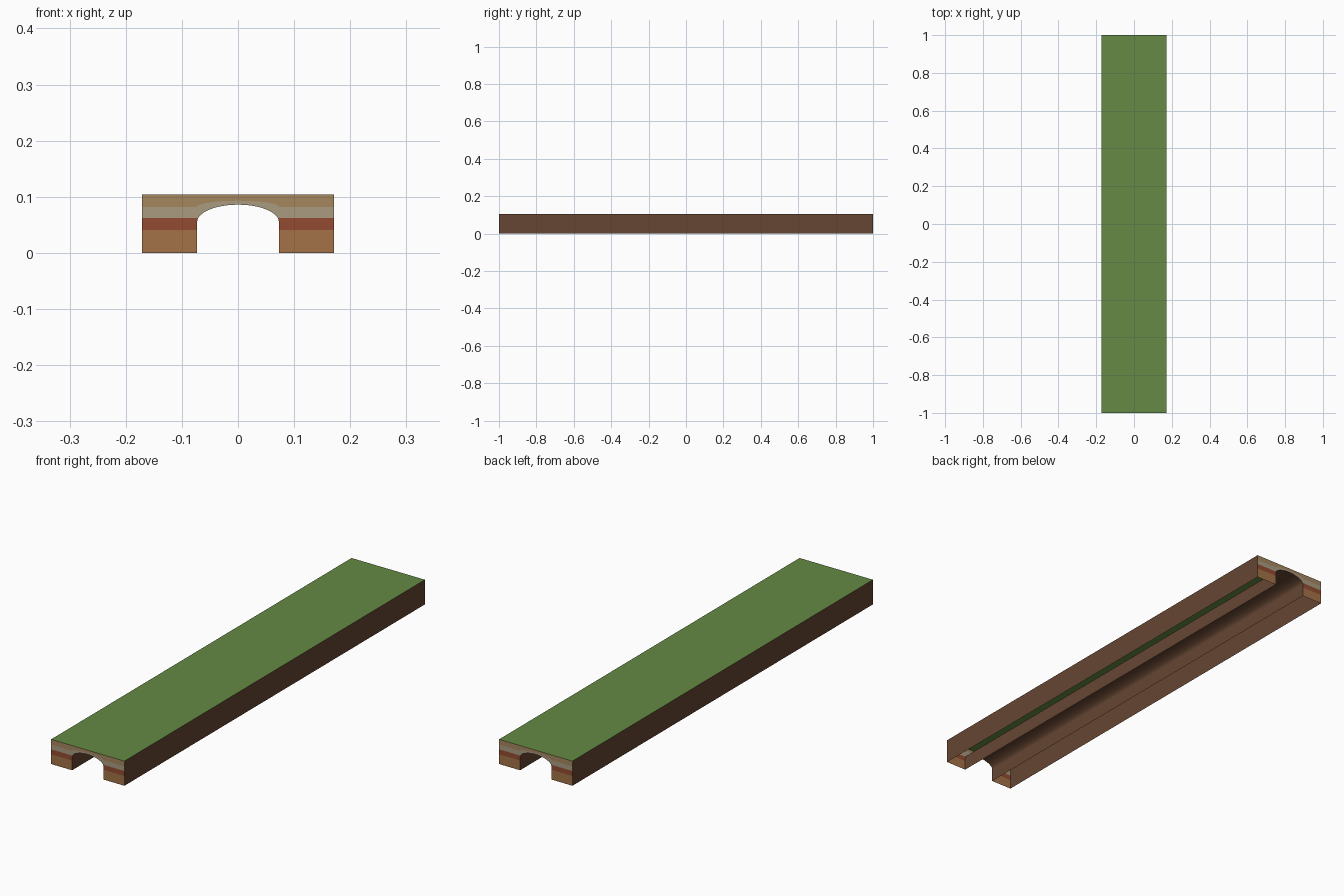
import bpy
from math import sin, cos, pi, sqrt

if "Cube" in bpy.data.objects:
    bpy.data.objects.remove(bpy.data.objects["Cube"])

W, L, H = 0.171, 1.0, 0.104           # half width, half length, height
TW, SPRING, CROWN = 0.073, 0.055, 0.086  # tunnel half width, spring line, crown
N = 20                                # arch segments


def material(name, rgb):
    m = bpy.data.materials.new(name)
    m.diffuse_color = (*rgb, 1)
    m.use_nodes = True
    m.node_tree.nodes["Principled BSDF"].inputs["Base Color"].default_value = m.diffuse_color
    return m


grass = material("grass", (0.133, 0.254, 0.058))
soil = material("soil", (0.133, 0.061, 0.032))
strata_mats = [
    material("ochre", (0.366, 0.171, 0.065)),
    material("red_clay", (0.29, 0.07, 0.032)),
    material("pale_stone", (0.40, 0.33, 0.22)),
    material("tan_earth", (0.376, 0.242, 0.114)),
]


def make(name, verts, faces, mat):
    me = bpy.data.meshes.new(name)
    me.from_pydata(verts, [], faces)
    me.materials.append(mat)
    ob = bpy.data.objects.new(name, me)
    bpy.context.collection.objects.link(ob)
    return ob


def extrude_line(name, pts, mat):
    """Sheet running the full length from an x/z polyline."""
    n = len(pts)
    verts = [(x, y, z) for y in (-L, L) for x, z in pts]
    faces = [(i, i + 1, n + i + 1, n + i) for i in range(n - 1)]
    return make(name, verts, faces, mat)


arch = [(-TW * cos(pi * i / N), SPRING + (CROWN - SPRING) * sin(pi * i / N))
        for i in range(N + 1)]

# Grass top and outer soil walls (underside is left open)
extrude_line("grass_top", [(W, H), (-W, H)][::-1], grass)
extrude_line("left_wall", [(-W, 0), (-W, H)], soil)
extrude_line("right_wall", [(W, H), (W, 0)], soil)

# Arched tunnel lining
lining = extrude_line("tunnel_lining", [(TW, 0)] + arch[::-1] + [(-TW, 0)], soil)
bpy.context.view_layer.objects.active = lining
lining.select_set(True)
bpy.ops.object.shade_smooth_by_angle()
lining.select_set(False)


def levels(x):
    """Layer boundaries at x; the pale stone bulges over the arch."""
    bulge = 0.011 * sqrt(max(0, 1 - (x / TW) ** 2))
    return [0, 0.041, 0.062, 0.082 + bulge, H]


# Layered end faces, cut away by the tunnel opening
columns = [(-W, 0), (-TW, 0)] + arch + [(TW, 0), (W, 0)]
for end, y in (("front", -L), ("back", L)):
    for k, mat in enumerate(strata_mats):
        verts, faces = [], []
        for (x0, f0), (x1, f1) in zip(columns, columns[1:]):
            if x1 - x0 < 1e-6:
                continue
            a0, b0 = (max(levels(x0)[j], f0) for j in (k, k + 1))
            a1, b1 = (max(levels(x1)[j], f1) for j in (k, k + 1))
            if b0 - a0 < 1e-6 and b1 - a1 < 1e-6:
                continue
            quad = [(x0, y, a0), (x1, y, a1), (x1, y, b1), (x0, y, b0)]
            quad = [p for i, p in enumerate(quad) if p not in quad[:i]]
            s = len(verts)
            verts += quad
            face = list(range(s, s + len(quad)))
            faces.append(face if y < 0 else face[::-1])
        make(f"{end}_{mat.name}_layer", verts, faces, mat)
